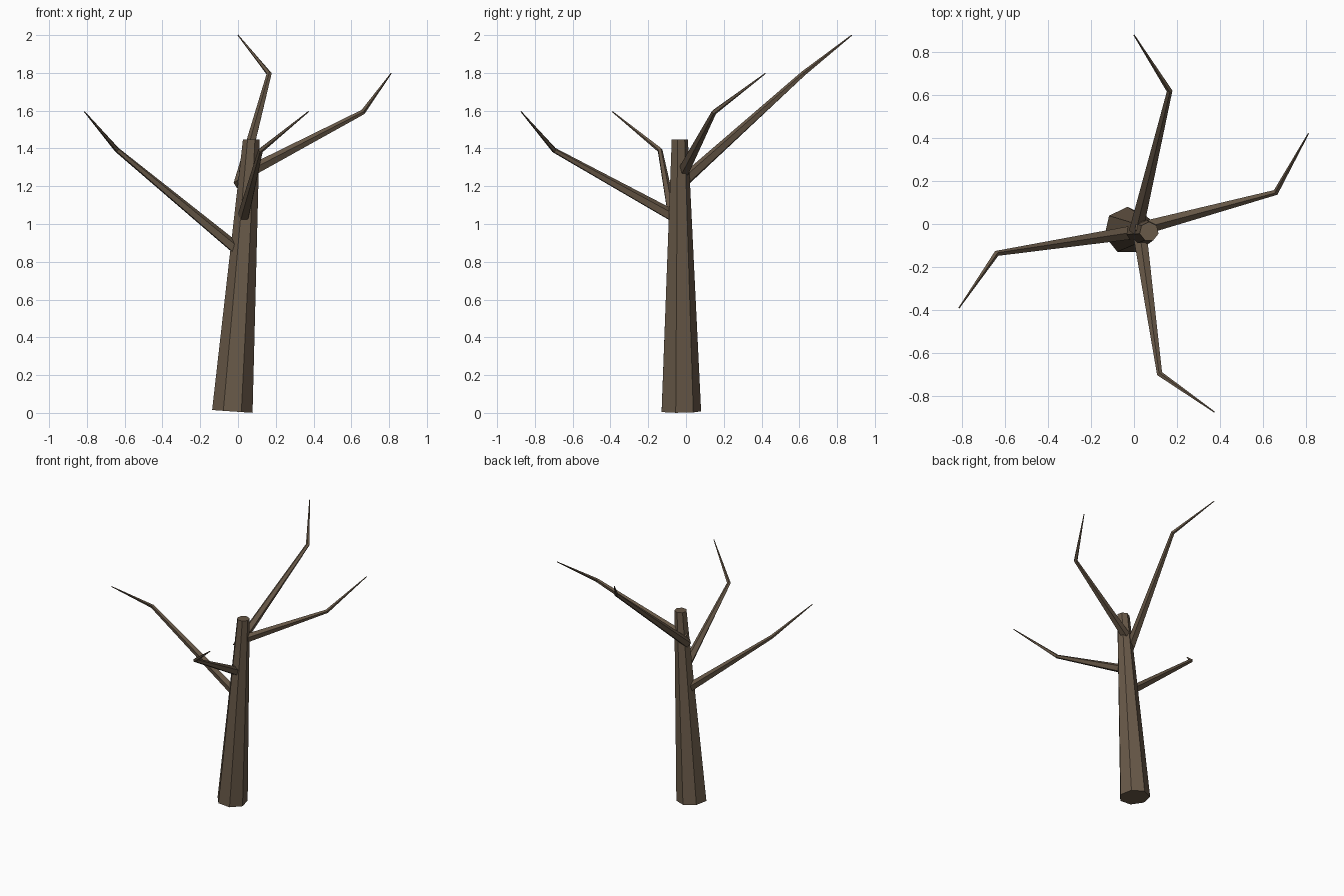
import bpy, bmesh, math
from mathutils import Vector

if "Cube" in bpy.data.objects:
    bpy.data.objects.remove(bpy.data.objects["Cube"])

bark = bpy.data.materials.new("bark brown")
bark.diffuse_color = (0.14, 0.10, 0.065, 1)
bark.use_nodes = True
bark.node_tree.nodes["Principled BSDF"].inputs["Base Color"].default_value = bark.diffuse_color


def limb(name, stations, sides, flat_end=False):
    """Loft a tapered, capped tube through (point, radius) stations."""
    pts = [Vector(p) for p, r in stations]
    bm = bmesh.new()
    rings = []
    for i, (p, r) in enumerate(stations):
        a, b = pts[max(i - 1, 0)], pts[min(i + 1, len(pts) - 1)]
        axis = (b - a).normalized()
        if 0 < i < len(pts) - 1:
            axis = ((pts[i] - a).normalized() + (b - pts[i]).normalized()).normalized()
        if flat_end and i == len(pts) - 1:
            axis = Vector((0, 0, 1))
        v = Vector((0, 1, 0)) if abs(axis.z) > 0.9 else Vector((0, 0, 1))
        v = (v - axis * v.dot(axis)).normalized()
        u = v.cross(axis)
        ring = []
        for k in range(sides):
            t = 2 * math.pi * k / sides
            ring.append(bm.verts.new(pts[i] + (v * math.cos(t) + u * math.sin(t)) * r))
        rings.append(ring)
    for lo, hi in zip(rings, rings[1:]):
        for k in range(sides):
            n = (k + 1) % sides
            bm.faces.new((lo[k], lo[n], hi[n], hi[k]))
    bm.faces.new(rings[0])
    bm.faces.new(rings[-1])
    bmesh.ops.recalc_face_normals(bm, faces=bm.faces)
    mesh = bpy.data.meshes.new(name)
    bm.to_mesh(mesh)
    bm.free()
    mesh.materials.append(bark)
    obj = bpy.data.objects.new(name, mesh)
    bpy.context.collection.objects.link(obj)


# Leaning seven-sided trunk
limb("trunk", [((-0.03, -0.03, 0.008), 0.11), ((0.07, -0.035, 1.447), 0.045)], 7, True)

# Bent branches: root, elbow, tip
branches = {
    "back_branch": ((0.01, -0.03, 1.21), (0.165, 0.62, 1.795), (0.0, 0.878, 2.0)),
    "right_branch": ((0.02, -0.025, 1.255), (0.66, 0.148, 1.592), (0.81, 0.42, 1.797)),
    "front_branch": ((0.025, -0.03, 1.02), (0.12, -0.697, 1.39), (0.373, -0.873, 1.595)),
    "left_branch": ((0.02, -0.035, 0.845), (-0.64, -0.138, 1.392), (-0.813, -0.39, 1.595)),
}
for name, (root, elbow, tip) in branches.items():
    limb(name, [(root, 0.034), (elbow, 0.014), (tip, 0.003)], 5)
